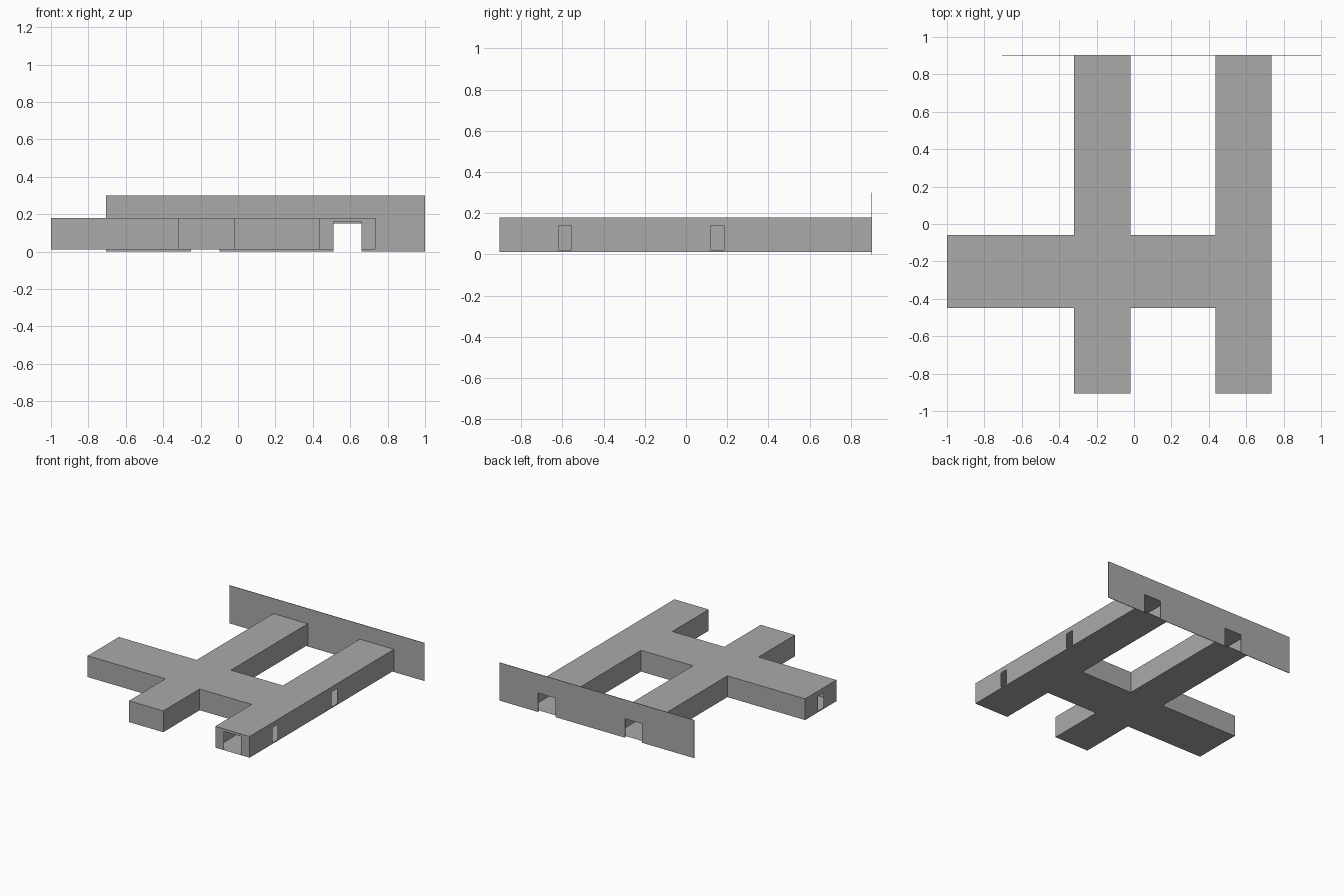
import bpy, bmesh
from mathutils import Vector

cube = bpy.data.objects.get("Cube")
if cube:
    bpy.data.objects.remove(cube, do_unlink=True)

grey = bpy.data.materials.new("plain_grey")
grey.use_nodes = True
grey.diffuse_color = (0.4, 0.4, 0.4, 1)
grey.node_tree.nodes["Principled BSDF"].inputs["Base Color"].default_value = (0.4, 0.4, 0.4, 1)


def finish(name, bm):
    bmesh.ops.remove_doubles(bm, verts=bm.verts, dist=0.0005)
    mesh = bpy.data.meshes.new(name)
    bm.to_mesh(mesh)
    bm.free()
    mesh.materials.append(grey)
    obj = bpy.data.objects.new(name, mesh)
    bpy.context.collection.objects.link(obj)
    return obj


def panel(bm, start, end, z0, z1, doors=()):
    """Upright panel from start to end with rectangular doorways (from, to, sill, head)."""
    start, end = Vector(start), Vector(end)
    length = (end - start).length
    along = (end - start) / length

    def quad(a, b, low, high):
        if b - a > 0.001 and high - low > 0.001:
            pa, pb = start + along * a, start + along * b
            bm.faces.new([bm.verts.new((p.x, p.y, z)) for p, z in
                          ((pa, low), (pb, low), (pb, high), (pa, high))])

    at = 0
    for a, b, sill, head in sorted(doors):
        quad(at, a, z0, z1)
        quad(a, b, z0, sill)
        quad(a, b, head, z1)
        at = b
    quad(at, length, z0, z1)


FLOOR, ROOF, FRONT, BACK = 0.012, 0.18, -0.905, 0.9
outline = [(-0.32, BACK), (-0.32, -0.06), (-1, -0.06), (-1, -0.45),
           (-0.32, -0.45), (-0.32, FRONT), (-0.02, FRONT), (-0.02, -0.45),
           (0.435, -0.45), (0.435, FRONT), (0.735, FRONT), (0.735, BACK),
           (0.435, BACK), (0.435, -0.06), (-0.02, -0.06), (-0.02, BACK)]

# Doorways by outline edge: side arm end, corridor front, corridor side
doorways = {2: [(0.16, 0.23, 0.02, 0.14)],
            9: [(0.075, 0.225, FLOOR, 0.16)],
            10: [(0.285, 0.35, 0.02, 0.14), (1.025, 1.09, 0.02, 0.14)]}

# Hollow corridors: walls, floor and roof, open at the back
bm = bmesh.new()
for i, p in enumerate(outline):
    q = outline[(i + 1) % len(outline)]
    if p[1] != BACK or q[1] != BACK:
        panel(bm, p, q, FLOOR, ROOF, doorways.get(i, ()))
bm.faces.new([bm.verts.new((x, y, ROOF)) for x, y in outline])
bm.faces.new([bm.verts.new((x, y, FLOOR)) for x, y in reversed(outline)])
finish("corridors", bm)

# Thin back wall with a doorway into each long corridor
bm = bmesh.new()
LEFT, RIGHT = -0.705, 1.0
panel(bm, (LEFT, BACK), (RIGHT, BACK), 0, 0.3,
      [(x - LEFT, x + 0.15 - LEFT, 0, 0.15) for x in (-0.25, 0.51)])
wall = finish("back_wall", bm)
solid = wall.modifiers.new("thickness", 'SOLIDIFY')
solid.thickness = 0.004
solid.offset = -1
